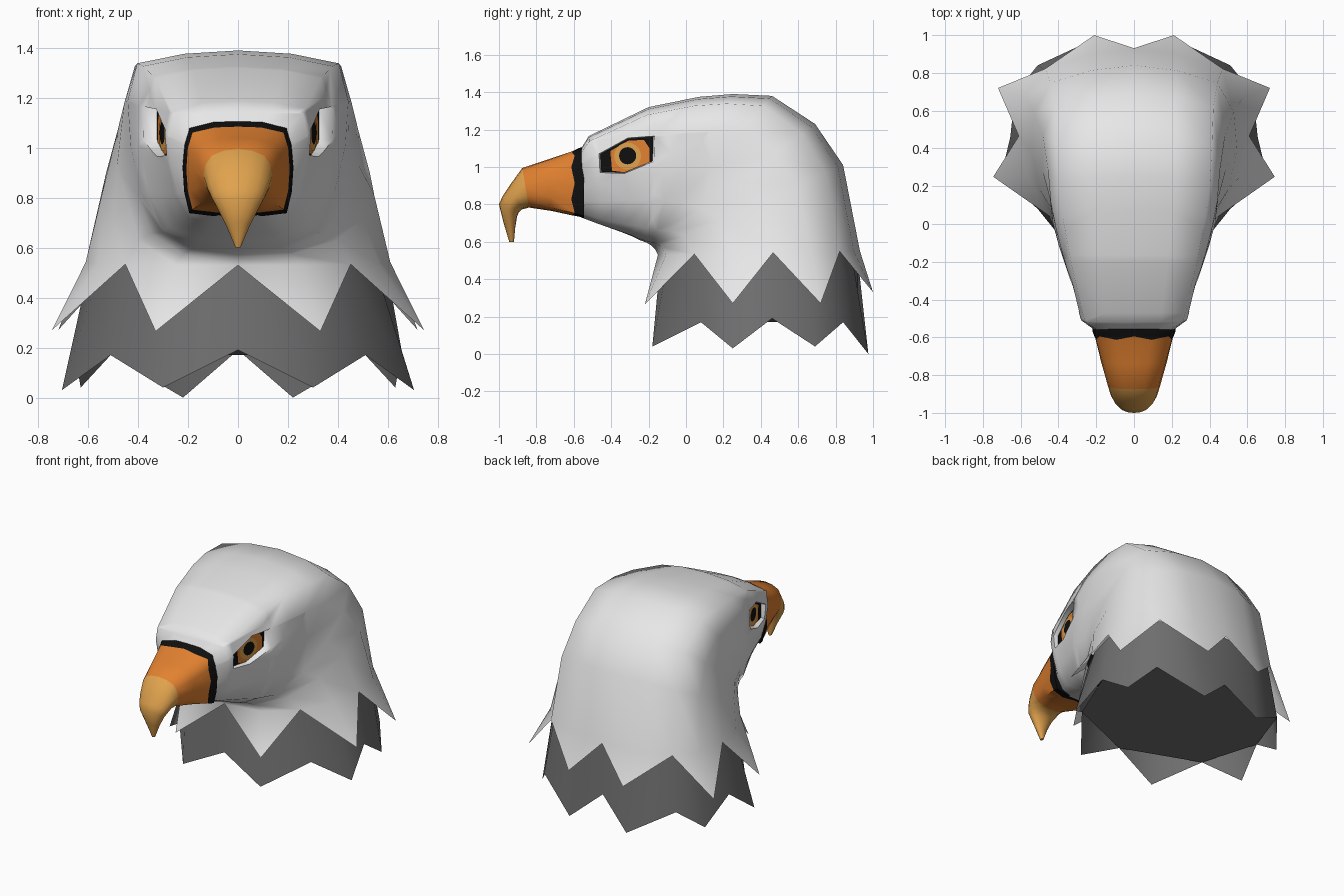
import bpy, bmesh, math
from mathutils import Vector

if "Cube" in bpy.data.objects:
    bpy.data.objects.remove(bpy.data.objects["Cube"])


def material(name, rgb):
    m = bpy.data.materials.new(name)
    m.diffuse_color = (*rgb, 1)
    m.use_nodes = True
    m.node_tree.nodes["Principled BSDF"].inputs["Base Color"].default_value = m.diffuse_color
    return m


WHITE = material("white_feather", (0.80, 0.80, 0.80))
GREY = material("dark_grey_feather", (0.16, 0.16, 0.16))
ORANGE = material("beak_orange", (0.76, 0.22, 0.03))
AMBER = material("light_amber", (0.74, 0.36, 0.075))
BLACK = material("black", (0.005, 0.005, 0.005))


def finish(name, bm, mats, angle=50):
    mesh = bpy.data.meshes.new(name)
    bm.to_mesh(mesh)
    bm.free()
    ob = bpy.data.objects.new(name, mesh)
    bpy.context.collection.objects.link(ob)
    for m in mats:
        mesh.materials.append(m)
    bpy.ops.object.select_all(action='DESELECT')
    ob.select_set(True)
    bpy.context.view_layer.objects.active = ob
    bpy.ops.object.shade_smooth_by_angle(angle=math.radians(angle))
    return ob


def mirrored(half):
    """Close a half outline (x >= 0, both ends on x = 0) into a full ring."""
    return list(half) + [(-x, y, z) for x, y, z in reversed(half[1:-1])]


def loft(halves, band_mats=None, caps=()):
    """Skin between half outlines; caps lists the ring indices to close."""
    bm = bmesh.new()
    rings = [[bm.verts.new(p) for p in mirrored(h)] for h in halves]
    n = len(rings[0])
    for r, (a, b) in enumerate(zip(rings, rings[1:])):
        for i in range(n):
            j = (i + 1) % n
            f = bm.faces.new((a[i], a[j], b[j], b[i]))
            f.material_index = band_mats[r] if band_mats else 0
    for c in caps:
        f = bm.faces.new(rings[c])
        f.material_index = band_mats[min(c, len(band_mats) - 1)] if band_mats else 0
    bmesh.ops.remove_doubles(bm, verts=bm.verts, dist=1e-4)
    bmesh.ops.recalc_face_normals(bm, faces=bm.faces)
    return bm


def section(top, bottom, width, shape_a, shape_b, k):
    """Half outline between two profile points, blending two (s, x) shapes."""
    out = []
    for (s0, x0), (s1, x1) in zip(shape_a, shape_b):
        s, x = s0 + (s1 - s0) * k, x0 + (x1 - x0) * k
        out.append((x * width,
                    bottom[0] + (top[0] - bottom[0]) * s,
                    bottom[1] + (top[1] - bottom[1]) * s))
    return out


# Head: sections fan from the beak base over the crown down to the neck
FACE = [(0, 0), (0, .36), (.06, .66), (.25, .86), (.5, .96), (.74, 1),
        (.94, .93), (.985, .5), (1, 0)]
NECK = [(0, 0), (.04, .41), (.18, .74), (.37, .92), (.57, 1), (.76, .95),
        (.90, .77), (.97, .39), (1, 0)]
head_rows = [
    ((-.56, 1.10), (-.56, .73), .21, 0),
    ((-.52, 1.165), (-.48, .70), .28, 0),
    ((-.20, 1.32), (-.34, .65), .36, .05),
    ((.07, 1.375), (-.29, .63), .415, .1),
    ((.25, 1.39), (-.25, .61), .445, .15),
    ((.46, 1.38), (-.21, .595), .46, .2),
    ((.69, 1.23), (-.185, .58), .495, .5),
    ((.84, 1.01), (-.165, .56), .55, .8),
    ((.93, .55), (-.15, .53), .61, 1),
]
head_rings = [section(t, b, w, FACE, NECK, k) for t, b, w, k in head_rows]
neck = head_rings[-1]

# Upper feather fringe: every second neck point drops to a flared tip
upper_tips = [(.33, -.22, .265), (.745, .25, .27), (.72, .72, .27), (.21, 1.0, .33)]
fringe = [upper_tips[i // 2] if i % 2 else p for i, p in enumerate(neck)]
head = loft(head_rings + [fringe])

# Eye sockets: cut the eye outline through both cheeks and sink its edge
EYE = [(-.465, 1.07), (-.31, 1.155), (-.168, 1.165), (-.172, 1.03), (-.33, .965), (-.46, .97)]
EDGES = list(zip(EYE, EYE[1:] + EYE[:1]))
EYE_C = Vector((0, -.31, 1.06))


def socket_x(y):
    return .262 + (y + .46) * .22


def edge_plane(a, b):
    normal = Vector((0, -(b[1] - a[1]), b[0] - a[0])).normalized()
    return Vector((0, *a)), normal


for a, b in EDGES:
    co, no = edge_plane(a, b)
    near = [f for f in head.faces
            if any(v.co.y < -.1 and abs(v.co.x) > .12 and v.co.z > .8 for v in f.verts)]
    geom = set(near)
    for f in near:
        geom.update(f.verts, f.edges)
    bmesh.ops.bisect_plane(head, geom=list(geom), plane_co=co, plane_no=no, dist=1e-5)


def in_eye(p):
    return all((p - co).dot(no) < 1e-4 for co, no in (edge_plane(a, b) for a, b in EDGES))


hole = [f for f in head.faces if in_eye(f.calc_center_median())]
hole_edges = [e for f in hole for e in f.edges if sum(g in hole for g in e.link_faces) == 1]
bmesh.ops.delete(head, geom=hole, context='FACES')
hole_edges = [e for e in hole_edges if e.is_valid]
wall = bmesh.ops.extrude_edge_only(head, edges=hole_edges)['geom']
for v in (g for g in wall if isinstance(g, bmesh.types.BMVert)):
    v.co.y = EYE_C.y + (v.co.y - EYE_C.y) * .95
    v.co.z = EYE_C.z + (v.co.z - EYE_C.z) * .95
    v.co.x = math.copysign(min(abs(v.co.x), socket_x(v.co.y)), v.co.x)
bmesh.ops.recalc_face_normals(head, faces=head.faces)
finish("head", head, [WHITE], 70)

# Lower feather collar with a closed underside
collar_top = [(x * .97, .39 + (y - .39) * .97, z) for x, y, z in neck]
lower_tips = [(.30, -.18, .04), (.705, .25, .03), (.63, .69, .04), (.22, .975, 0)]
valleys = [(0, -.15, .19), (.51, .08, .17), (.655, .46, .19), (.51, .84, .17), (0, .92, .19)]
collar_rim = [lower_tips[i // 2] if i % 2 else valleys[i // 2] for i in range(9)]
finish("feather_collar", loft([collar_top, collar_rim]), [GREY])

bm = bmesh.new()
bm.faces.new([bm.verts.new(p) for p in mirrored(valleys)])
for f in bm.faces:
    f.normal_update()
    if f.normal.z > 0:
        f.normal_flip()
finish("collar_underside", bm, [GREY])

# Beak: black band with a toothed edge, orange base and hooked amber tip
BOX = [(0, 0), (.0, .45), (.03, .88), (.25, .97), (.5, 1), (.75, .97),
       (.93, .88), (.99, .45), (1, 0)]
ROUND = [(.5 - .5 * math.cos(math.pi * i / 8), math.sin(math.pi * i / 8)) for i in range(9)]
beak_rows = [
    ((-.545, 1.11), (-.545, .727), .222, 0),
    ((-.575, 1.10), (-.575, .735), .218, 0),
    ((-.595, 1.085), (-.595, .742), .207, 0),
    ((-.74, 1.04), (-.72, .765), .174, .3),
    ((-.875, .995), (-.84, .783), .138, .7),
    ((-.94, .905), (-.88, .772), .122, 1),
    ((-.98, .845), (-.895, .755), .105, 1),
    ((-1.0, .80), (-.903, .735), .087, 1),
    ((-.975, .70), (-.913, .675), .047, 1),
    ((-.945, .60), (-.92, .60), .01, 1),
]
beak_rings = [section(t, b, w, BOX, ROUND, k) for t, b, w, k in beak_rows]
beak_rings[2] = [(x, y - .018 * (i % 2), z) for i, (x, y, z) in enumerate(beak_rings[2])]
finish("beak", loft(beak_rings, [0, 0, 1, 1, 2, 2, 2, 2, 2], (0, 9)), [BLACK, ORANGE, AMBER])


# Eyes: thin flat plates stacked on the socket floor
def eye_plate(name, outline, lift, mat):
    for side, sign in (("right", 1), ("left", -1)):
        bm = bmesh.new()
        f = bm.faces.new([bm.verts.new((sign * (socket_x(y) + lift), y, z)) for y, z in outline])
        f.normal_update()
        if f.normal.x * sign < 0:
            f.normal_flip()
        finish(side + "_" + name, bm, [mat])


def disc(y, z, r, n=20):
    return [(y + r * math.cos(2 * math.pi * i / n), z + r * math.sin(2 * math.pi * i / n))
            for i in range(n)]


eye_plate("eye_rim", EYE, 0, BLACK)
eye_plate("eye_surround", [(-.405, 1.085), (-.31, 1.14), (-.225, 1.145), (-.195, 1.10),
                           (-.195, 1.025), (-.33, .972), (-.395, .98)], .003, ORANGE)
eye_plate("eye_iris", disc(-.312, 1.058, .072), .006, AMBER)
eye_plate("eye_pupil", disc(-.312, 1.06, .046), .009, BLACK)
